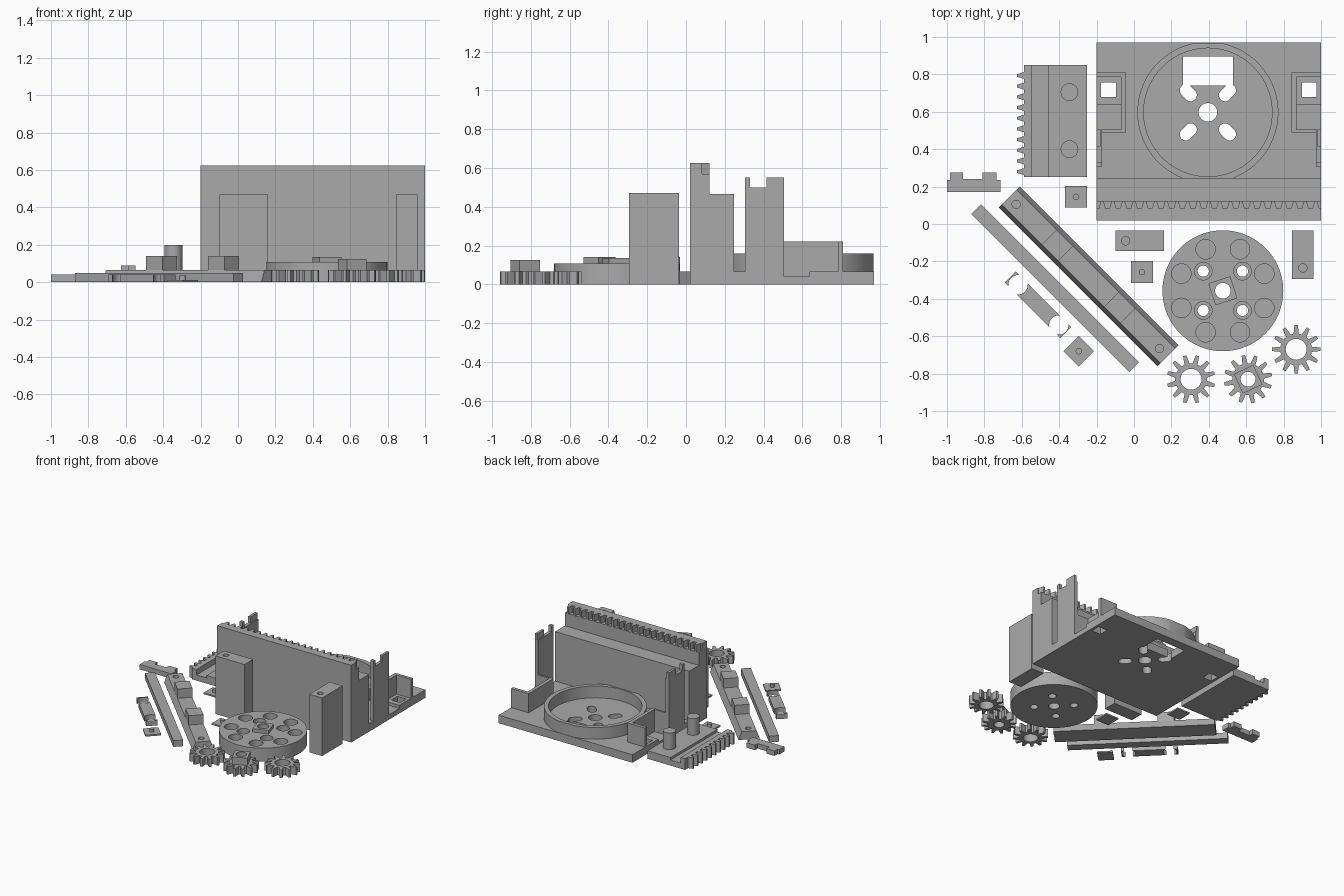
import bpy, bmesh
from math import pi, cos, sin, radians
from mathutils import Matrix

cube = bpy.data.objects.get("Cube")
if cube:
    bpy.data.objects.remove(cube, do_unlink=True)

grey = bpy.data.materials.new("plain_grey")
grey.use_nodes = True
COLOUR = (0.4, 0.4, 0.4, 1)
grey.diffuse_color = COLOUR
grey.node_tree.nodes["Principled BSDF"].inputs["Base Color"].default_value = COLOUR

DIAG = radians(-45)
T = 0.065          # common plate thickness
MID = 0.395        # centre of the turntable in x
PITCH = 1.2 / 21   # tooth spacing


def prism(name, pts, z0, z1, at=(0, 0), rot=0, taper=1):
    """Extrude an outline upward; taper narrows the top in local y."""
    bm = bmesh.new()
    low = [bm.verts.new((x, y, z0)) for x, y in pts]
    high = [bm.verts.new((x, y * taper, z1)) for x, y in pts]
    bm.faces.new(low)
    bm.faces.new(high)
    n = len(pts)
    for i in range(n):
        j = (i + 1) % n
        bm.faces.new((low[i], low[j], high[j], high[i]))
    bmesh.ops.recalc_face_normals(bm, faces=bm.faces)
    bm.transform(Matrix.Translation((at[0], at[1], 0)) @ Matrix.Rotation(rot, 4, 'Z'))
    mesh = bpy.data.meshes.new(name)
    bm.to_mesh(mesh)
    bm.free()
    mesh.materials.append(grey)
    ob = bpy.data.objects.new(name, mesh)
    bpy.context.collection.objects.link(ob)
    return ob


def rect(x0, x1, y0, y1):
    return [(x0, y0), (x1, y0), (x1, y1), (x0, y1)]


def box(name, x0, x1, y0, y1, z0, z1):
    return prism(name, rect(x0, x1, y0, y1), z0, z1)


def slab(name, at, length, width, z0, z1, rot=0, taper=1):
    a, b = length / 2, width / 2
    return prism(name, rect(-a, a, -b, b), z0, z1, at, rot, taper)


def circle(r, n=48):
    return [(r * cos(2 * pi * i / n), r * sin(2 * pi * i / n)) for i in range(n)]


def cyl(name, at, r, z0, z1, n=48):
    return prism(name, circle(r, n), z0, z1, at)


def hole(at, r, z0=-0.1, z1=1):
    return cyl("hole_cutter", at, r, z0, z1, 32)


def cut(ob, *cutters, op='DIFFERENCE'):
    for c in cutters:
        c.hide_render = True
        mod = ob.modifiers.new("cut", 'BOOLEAN')
        mod.operation, mod.object, mod.solver = op, c, 'EXACT'
        bpy.context.view_layer.objects.active = ob
        bpy.ops.object.modifier_apply(modifier=mod.name)
        bpy.data.objects.remove(c, do_unlink=True)
    return ob


def rack(count, start, root, tip, back):
    """Toothed outline running along x with teeth toward +y."""
    pts = [(start, back)]
    for i in range(count):
        for f, y in ((0, root), (.2, root), (.4, tip), (.65, tip), (.85, root)):
            pts.append((start + (i + f) * PITCH, y))
    end = start + count * PITCH
    return pts + [(end, root), (end, back)]


def side_box(name, x0, x1, *rest):
    """A box and its mirror image on the other side of the base."""
    return [box("left_" + name, x0, x1, *rest),
            box("right_" + name, 2 * 0.4 - x1, 2 * 0.4 - x0, *rest)]


# Base plate with its openings
base = box("base_plate", -0.2, 1, 0.02, 0.97, 0, T)
slot = [(0.018 * s + x, y) for x, y, s in
        [(0.033 * cos(a), 0.033 * sin(a), 1 if cos(a) > 0 else -1)
         for a in [pi * (i + .5) / 12 for i in range(24)]]]
cuts = [hole((MID, 0.597), 0.05), box("hatch_cutter", 0.263, 0.53, 0.74, 0.895, -1, 1)]
for k in range(4):
    a = pi / 4 + k * pi / 2
    cuts.append(prism("slot_cutter", slot, -1, 1,
                      (MID + 0.148 * cos(a), 0.597 + 0.148 * sin(a)), a))
cuts += side_box("square_cutter", 0.897, 0.977, 0.68, 0.757, -1, 1)
cuts += side_box("pocket_cutter", 0.87, 1.1, 0.505, 0.637, 0.04, 1)
cut(base, *cuts)

# Turntable ring, trimmed at the plate edge
ring = cyl("turntable_ring", (MID, 0.597), 0.377, T, 0.16, 96)
cut(ring, cyl("ring_cutter", (MID, 0.597), 0.343, -1, 1, 96))
cut(ring, box("trim_box", -0.2, 1, 0.2, 0.967, -1, 1), op='INTERSECT')

# Front wall with ledge and rack along its top
box("wall_ledge", -0.2, 1, 0.12, 0.247, T, 0.465)
box("wall", -0.2, 1, 0.02, 0.122, T, 0.57)
prism("wall_rack", rack(21, -0.2, 0.083, 0.122, 0.02), 0.57, 0.625)

# Forked towers and open brackets on both sides
side_box("tower", 0.972, 1, 0.305, 0.505, T, 0.5)
side_box("tower_front_prong", 0.972, 1, 0.305, 0.33, 0.5, 0.55)
side_box("tower_back_prong", 0.98, 1, 0.415, 0.505, 0.5, 0.55)
side_box("bracket_back", 0.842, 0.87, 0.49, 0.81, T, 0.22)
side_box("bracket_front_end", 0.842, 1, 0.49, 0.505, T, 0.22)
side_box("bracket_rear_end", 0.842, 1, 0.785, 0.81, T, 0.22)

# Sliding rack with two pegs
prism("slider_rack", rack(10, -0.3, 0.04, 0.078, 0), 0, 0.09, (-0.547, 0.55), pi / 2)
box("slider_rack_end", -0.587, -0.547, 0.82, 0.85, 0, 0.09)
box("slider_channel", -0.547, -0.457, 0.25, 0.85, 0, 0.045)
box("slider_plate", -0.457, -0.25, 0.25, 0.85, 0, T)
for y in (0.4, 0.705):
    cyl("slider_peg", (-0.345, y), 0.047, T, 0.2)

# Upright blocks
cut(box("wide_block", -0.1, 0.16, -0.145, -0.035, 0, 0.47), hole((-0.045, -0.09), 0.022, 0.35))
cut(box("narrow_block", 0.845, 0.96, -0.295, -0.035, 0, 0.47), hole((0.903, -0.235), 0.022, 0.35))

# Notched clip
prism("notched_clip", [(-1, .17), (-.715, .17), (-.715, .235), (-.735, .235), (-.735, .275),
                       (-.81, .275), (-.81, .24), (-.915, .24), (-.915, .275), (-.985, .275),
                       (-.985, .235), (-1, .235)], 0, 0.04)

# Long bars laid diagonally
slab("plain_bar", (-0.422, -0.343), 1.195, 0.073, 0, 0.05, DIAG)
rail = slab("rail", (-0.243, -0.28), 1.2, 0.159, 0, T, DIAG, 0.7)
cut(rail, hole((-0.63, 0.105), 0.022, 0.02), hole((0.136, -0.665), 0.022, 0.02))
for d in (-0.235, 0.235):
    slab("rail_block", (-0.243 + d * cos(DIAG), -0.28 + d * sin(DIAG)),
         0.125, 0.111, T - 0.005, 0.14, DIAG)

# Split link with round bites
cut(slab("split_link", (-0.513, -0.432), 0.42, 0.085, 0, 0.04, DIAG),
    hole((-0.62, -0.325), 0.052), hole((-0.402, -0.54), 0.052))

# Small pads with pins
for at, rot in (((-0.31, 0.145), 0), ((0.043, -0.257), 0), ((-0.295, -0.68), DIAG)):
    slab("pad", at, 0.116, 0.116, 0, 0.012, rot)
    cyl("pad_pin", at, 0.017, 0.012, 0.035, 24)

# Wheel disc with pockets, bolt holes and a square hub
WX, WY = 0.475, -0.357
disc = cyl("wheel_disc", (WX, WY), 0.323, 0, 0.108, 96)
for k in range(8):
    a = pi / 8 + k * pi / 4
    cut(disc, hole((WX + 0.24 * cos(a), WY + 0.24 * sin(a)), 0.052, 0.05))
for sx in (-1, 1):
    for sy in (-1, 1):
        at = (WX + 0.105 * sx, WY + 0.105 * sy)
        cut(disc, hole(at, 0.03), hole(at, 0.047, 0.05))
cut(disc, hole((WX, WY), 0.042))
cut(slab("wheel_hub", (WX, WY), 0.123, 0.123, 0.108, 0.135, radians(18)), hole((WX, WY), 0.042))


# Spur gears, one with a square hub
def gear(name, at, bore, turn=0):
    step = 2 * pi / 12
    pts = []
    for i in range(12):
        for f, r in ((-.3, .085), (-.24, .1), (-.13, .13), (.13, .13), (.24, .1), (.3, .085)):
            a = (i + f) * step + turn
            pts.append((r * cos(a), r * sin(a)))
    cut(prism(name, pts, 0, T, at), hole(at, bore))


gear("front_gear", (0.305, -0.83), 0.056, pi / 12)
gear("side_gear", (0.867, -0.67), 0.056)
gear("hub_gear", (0.61, -0.83), 0.04, 0.2)
cut(slab("gear_hub", (0.61, -0.83), 0.115, 0.115, T, 0.125, radians(25)), hole((0.61, -0.83), 0.04))

# Smooth the round parts, keeping edges sharp
bpy.ops.object.select_all(action='DESELECT')
for ob in bpy.context.collection.objects:
    if ob.type == 'MESH' and grey.name in ob.data.materials:
        ob.select_set(True)
        bpy.context.view_layer.objects.active = ob
bpy.ops.object.shade_smooth_by_angle(angle=radians(25))
